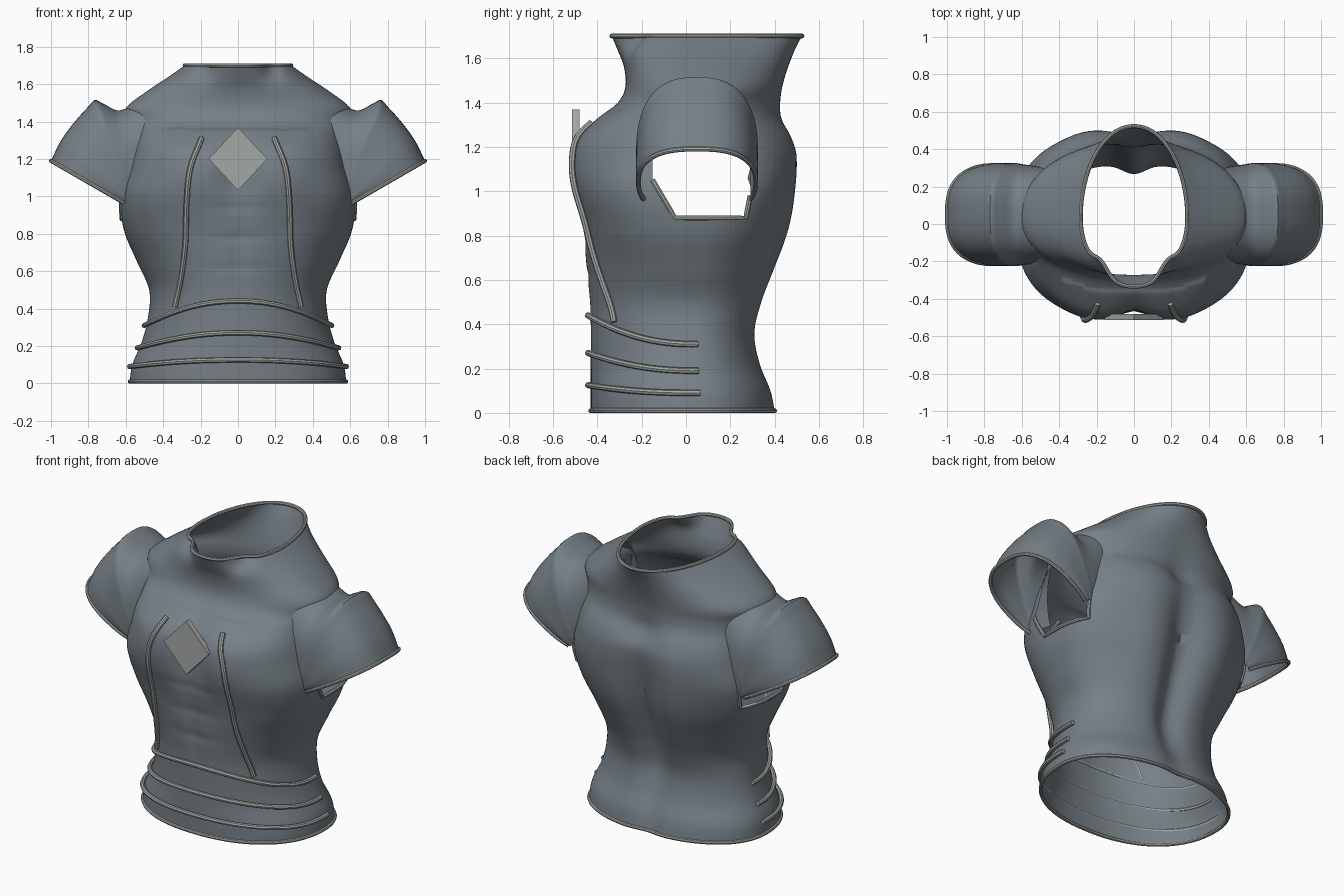
import bpy, bmesh
from math import sin, cos, asin, acos, pi, exp, radians
from mathutils import Vector

cube = bpy.data.objects.get("Cube")
if cube:
    bpy.data.objects.remove(cube, do_unlink=True)


def material(name, rgb):
    mat = bpy.data.materials.new(name)
    mat.use_nodes = True
    mat.diffuse_color = (*rgb, 1)
    mat.node_tree.nodes["Principled BSDF"].inputs["Base Color"].default_value = (*rgb, 1)
    return mat


STEEL = material("slate grey", (0.18, 0.215, 0.24))
TRIM = material("pale grey", (0.37, 0.395, 0.375))


def smooth(rows, t):
    """Cubic interpolation of keyed rows; the first column is the key."""
    last = len(rows) - 1
    i = max(k for k in range(last) if rows[k][0] <= t or k == 0)
    a, b = rows[i], rows[i + 1]
    before, after = rows[max(i - 1, 0)], rows[min(i + 2, last)]
    h = b[0] - a[0]
    u = (t - a[0]) / h
    out = []
    for c in range(1, len(a)):
        m0 = (b[c] - before[c]) / (b[0] - before[0]) * h
        m1 = (after[c] - a[c]) / (after[0] - a[0]) * h
        d = b[c] - a[c]
        out.append(a[c] + u * (m0 + u * (3 * d - 2 * m0 - m1 + u * (m0 + m1 - 2 * d))))
    return out


def power(v, p):
    return abs(v) ** p * (1 if v >= 0 else -1)


def bump(v, centre, size):
    return exp(-((v - centre) / size) ** 2)


def finish(obj, mat):
    obj.data.materials.clear()
    obj.data.materials.append(mat)
    bpy.ops.object.select_all(action='DESELECT')
    obj.select_set(True)
    bpy.context.view_layer.objects.active = obj
    if obj.type == 'CURVE':
        bpy.ops.object.convert(target='MESH')
    bpy.ops.object.shade_smooth_by_angle(angle=radians(40))


def grid(rows, closed=False, flip=False):
    bm = bmesh.new()
    verts = [[bm.verts.new(p) for p in row] for row in rows]
    n = len(rows[0])
    for low, high in zip(verts, verts[1:]):
        for j in range(n if closed else n - 1):
            k = (j + 1) % n
            quad = [low[j], low[k], high[k], high[j]]
            bm.faces.new(quad[::-1] if flip else quad)
    return bm


def mesh_object(name, bm, mat):
    mesh = bpy.data.meshes.new(name)
    bm.to_mesh(mesh)
    bm.free()
    obj = bpy.data.objects.new(name, mesh)
    bpy.context.collection.objects.link(obj)
    finish(obj, mat)


def tube(name, points, radius, closed=False):
    curve = bpy.data.curves.new(name, 'CURVE')
    curve.dimensions = '3D'
    curve.bevel_depth = radius
    curve.bevel_resolution = 2
    curve.use_fill_caps = True
    spline = curve.splines.new('POLY')
    spline.points.add(len(points) - 1)
    for sp, p in zip(spline.points, points):
        sp.co = (*p, 1)
    spline.use_cyclic_u = closed
    obj = bpy.data.objects.new(name, curve)
    bpy.context.collection.objects.link(obj)
    finish(obj, TRIM)


# Torso sections: height, half width, front depth, back depth, roundness
TORSO = [
    (0, .58, .43, .41, .9), (.1, .565, .43, .39, .9), (.22, .515, .43, .345, .95),
    (.36, .48, .43, .32, .93), (.5, .475, .435, .35, .93), (.65, .54, .45, .40, .93),
    (.82, .61, .465, .45, .82), (1, .63, .495, .48, .72), (1.16, .59, .5, .495, .72),
    (1.25, .57, .48, .475, .74), (1.33, .56, .4, .435, .78), (1.4, .58, .31, .43, .87),
    (1.47, .60, .275, .44, .93), (1.56, .49, .28, .465, .97), (1.64, .37, .31, .495, 1),
    (1.7, .285, .335, .525, 1)]
MID = .03
TOP = 1.7


def relief(x, z, front):
    """Inward push of the muscle and collar shapes."""
    if front:
        cleft = .05 * bump(x, 0, .08) * bump(z, 1.13, .18)
        cleft += .015 * bump(x, 0, .03) * bump(z, .7, .2)
        folds = sum(bump(z, c, .025) for c in (.62, .78, .94))
        collar = .06 * bump(abs(x), .18, .055) * bump(z, TOP, .07)
        pecs = .02 * bump(abs(x), .25, .15) * bump(z, 1.12, .15)
        return cleft + collar - pecs + .006 * folds * bump(x, 0, .16)
    spine = .07 * bump(x, 0, .09) * bump(z, .65, .55)
    fold = .03 * bump(x, 0, .12) * bump(z, 1.27, .06)
    return spine + fold - .025 * bump(abs(x), .25, .13) * bump(z, .85, .4)


def torso_point(angle, z, grow=0.0):
    w, front, back, p = smooth(TORSO, z)
    x = w * power(sin(angle), p)
    c = cos(angle)
    depth = front + MID if c > 0 else back - MID
    inward = relief(x, z, c > 0) * (1 if c > 0 else -1)
    y = MID - depth * power(c, p) + inward
    out = Vector((x, y - MID, 0)).normalized() * grow
    return Vector((x, y, z)) + out


def front_point(x, z, grow):
    w, _, _, p = smooth(TORSO, z)
    return torso_point(asin(power(x / w, 1 / p)), z, grow)


def side_point(y, z):
    _, front, back, p = smooth(TORSO, z)
    depth = front + MID if y < MID else back - MID
    return torso_point(acos(power((MID - y) / depth, 1 / p)), z)


# Torso shell
SEGS, RINGS = 128, 90
angles = [2 * pi * j / SEGS for j in range(SEGS)]
bm = grid([[torso_point(a, TOP * i / RINGS) for a in angles] for i in range(RINGS + 1)], closed=True)

# Arm holes, cut along planes and hidden above by the sleeves
planes = [(Vector((0, 0, .88)), Vector((0, 0, 1))), (Vector((0, 0, 1.36)), Vector((0, 0, -1))),
          (Vector((0, -.05, .88)), Vector((0, .17, .1))), (Vector((0, .27, .88)), Vector((0, -.2, .04))),
          (Vector((0, -.15, 1)), Vector((0, 1, 0))), (Vector((0, .29, 1)), Vector((0, -1, 0)))]
for co, no in planes:
    bmesh.ops.bisect_plane(bm, geom=bm.verts[:] + bm.edges[:] + bm.faces[:], plane_co=co, plane_no=no)
hole = []
for f in bm.faces:
    mid = f.calc_center_median()
    if abs(mid.x) > .4 and all((mid - co).dot(no) > 0 for co, no in planes):
        hole.append(f)
bmesh.ops.delete(bm, geom=hole, context='FACES')
mesh_object("torso_shell", bm, STEEL)

# Neck and hem trims
tube("neck_trim", [torso_point(a, TOP) for a in angles], .011, True)
tube("hem_trim", [torso_point(a, .01) for a in angles], .011, True)

# Waist bands dip toward the sides
for name, z, drop in (("upper", .44, .13), ("middle", .27, .08), ("lower", .125, .035)):
    sweep = [radians(a) for a in range(-94, 95, 4)]
    tube(name + "_waist_band", [torso_point(a, z - drop * sin(a) ** 2, .012) for a in sweep], .014)

# Sleeve sections: step, top x, top z, lower x, lower z, half depth
SLEEVE = [(0, .48, 1.54, .47, 1.06, .25), (1, .63, 1.46, .53, 1.02, .265), (1.7, .72, 1.495, .55, 1, .27),
          (2.1, .767, 1.515, .565, .99, .275), (2.4, .8, 1.48, .57, .985, .275),
          (3, .868, 1.405, .58, .98, .275), (4, .945, 1.3, .595, .97, .275), (5, 1, 1.19, .61, .965, .265)]
REACH = radians(118)


def sleeve_row(step, side):
    """Arch over the arm, open underneath."""
    tx, tz, bx, bz, half = smooth(SLEEVE, step)
    low = power(cos(REACH), .85)
    row = []
    for j in range(49):
        a = REACH * (j / 24 - 1)
        k = (power(cos(a), .85) - low) / (1 - low)
        row.append((side * (bx + (tx - bx) * k), .05 + half * power(sin(a), .75), bz + (tz - bz) * k))
    return row


RIB = [(.41, .33), (.55, .3), (.75, .275), (.95, .27), (1.15, .25), (1.31, .19)]
HOLE_RIM = [(-.15, 1.05), (-.05, .88), (.27, .88), (.29, .98)]

for label, side in (("left", 1), ("right", -1)):
    rows = [sleeve_row(i / 8, side) for i in range(41)]
    mesh_object(label + "_sleeve", grid(rows, flip=side > 0), STEEL)
    tube(label + "_cuff_trim", rows[-1], .011)

    # Arm hole trim
    rim = []
    for (y0, z0), (y1, z1) in zip(HOLE_RIM, HOLE_RIM[1:]):
        rim += [side_point(y0 + (y1 - y0) * t / 6, z0 + (z1 - z0) * t / 6) for t in range(7)]
    tube(label + "_arm_hole_trim", [(side * p.x, p.y, p.z) for p in rim], .012)

    # Chest rib
    heights = [.41 + .9 * i / 30 for i in range(31)]
    tube(label + "_chest_rib", [front_point(side * smooth(RIB, z)[0], z, .012) for z in heights], .015)

# Diamond chest plate
bpy.ops.mesh.primitive_cylinder_add(vertices=4, radius=1, depth=.033, location=(0, -.497, 1.2),
                                    rotation=(pi / 2, 0, 0))
plate = bpy.context.object
plate.name = "chest_diamond"
plate.scale = (.157, .168, 1)
finish(plate, TRIM)
